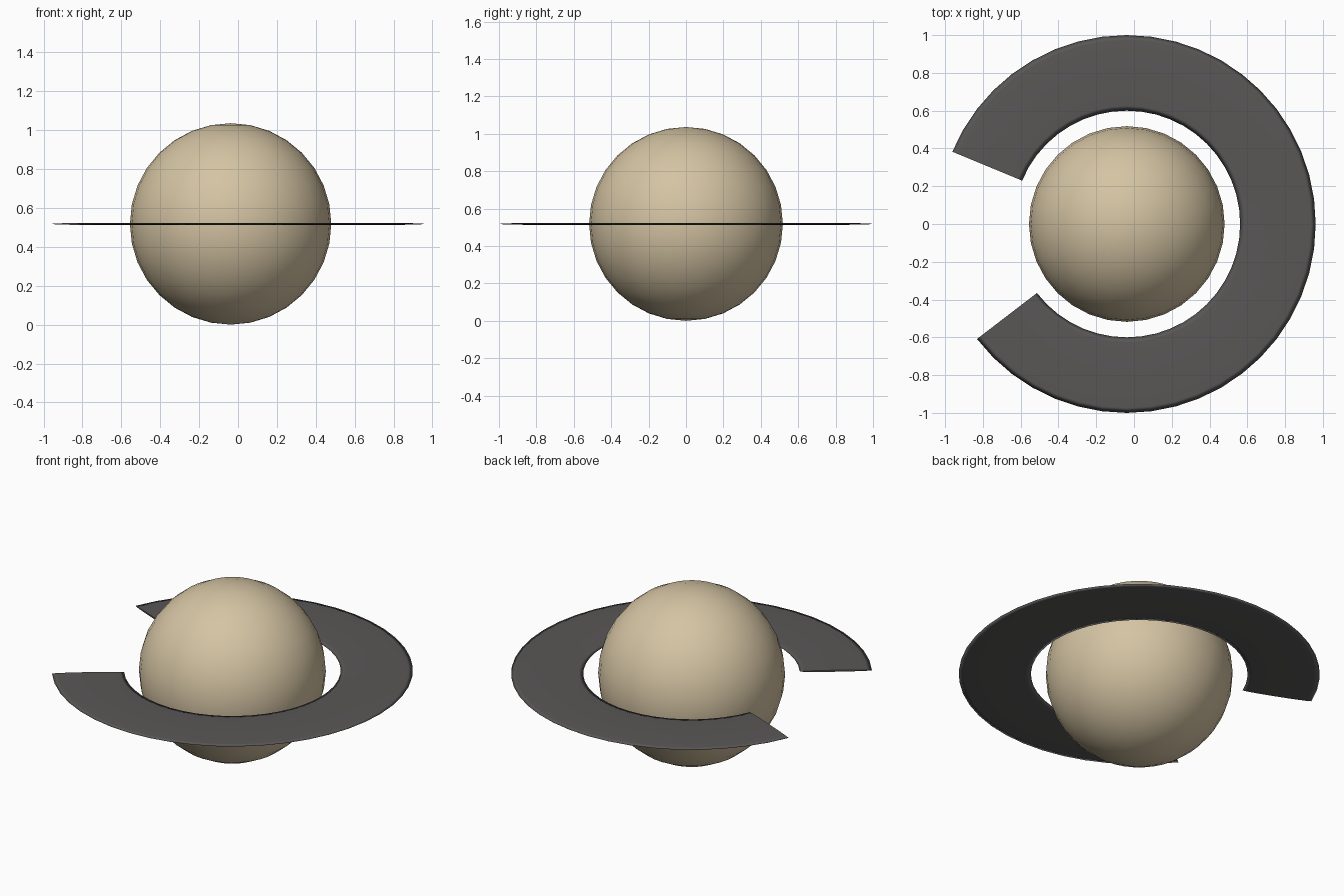
import bpy, bmesh, math
from mathutils import Matrix, Vector

if "Cube" in bpy.data.objects:
    bpy.data.objects.remove(bpy.data.objects["Cube"])

CX, R = -0.038, 0.518          # shared centre in x, globe radius
CENTRE = Vector((CX, 0, R))


def material(name, rgb):
    m = bpy.data.materials.new(name)
    m.diffuse_color = (*rgb, 1)
    m.use_nodes = True
    m.node_tree.nodes["Principled BSDF"].inputs["Base Color"].default_value = m.diffuse_color
    return m


def finish(bm, name, mat):
    bmesh.ops.recalc_face_normals(bm, faces=bm.faces)
    for f in bm.faces:
        f.smooth = len(f.verts) < 5      # end caps stay flat
    me = bpy.data.meshes.new(name)
    bm.to_mesh(me)
    bm.free()
    me.materials.append(mat)
    ob = bpy.data.objects.new(name, me)
    ob.location = CENTRE
    bpy.context.collection.objects.link(ob)
    return ob


sand = material("sand", (0.66, 0.55, 0.365))
grey = material("dark_grey", (0.1, 0.096, 0.094))

# Globe
bm = bmesh.new()
bmesh.ops.create_uvsphere(bm, u_segments=32, v_segments=16, radius=R)
finish(bm, "planet_globe", sand)

# Broken ring: very flat elliptical section swept through 300 degrees
MID, HALF_W, HALF_T, SIDES, STEPS = 0.8, 0.2, 0.005, 12, 40
START, STEP = math.radians(-142.5), math.radians(7.5)
bm = bmesh.new()
loops = []
for i in range(STEPS + 1):
    rot = Matrix.Rotation(START + i * STEP, 3, 'Z')
    loops.append([bm.verts.new(rot @ Vector((
        MID + HALF_W * math.cos(2 * math.pi * k / SIDES), 0,
        HALF_T * math.sin(2 * math.pi * k / SIDES)))) for k in range(SIDES)])
for a, b in zip(loops, loops[1:]):
    for k in range(SIDES):
        n = (k + 1) % SIDES
        bm.faces.new((a[k], a[n], b[n], b[k]))
bm.faces.new(loops[0])
bm.faces.new(loops[-1])
finish(bm, "planet_ring", grey)
